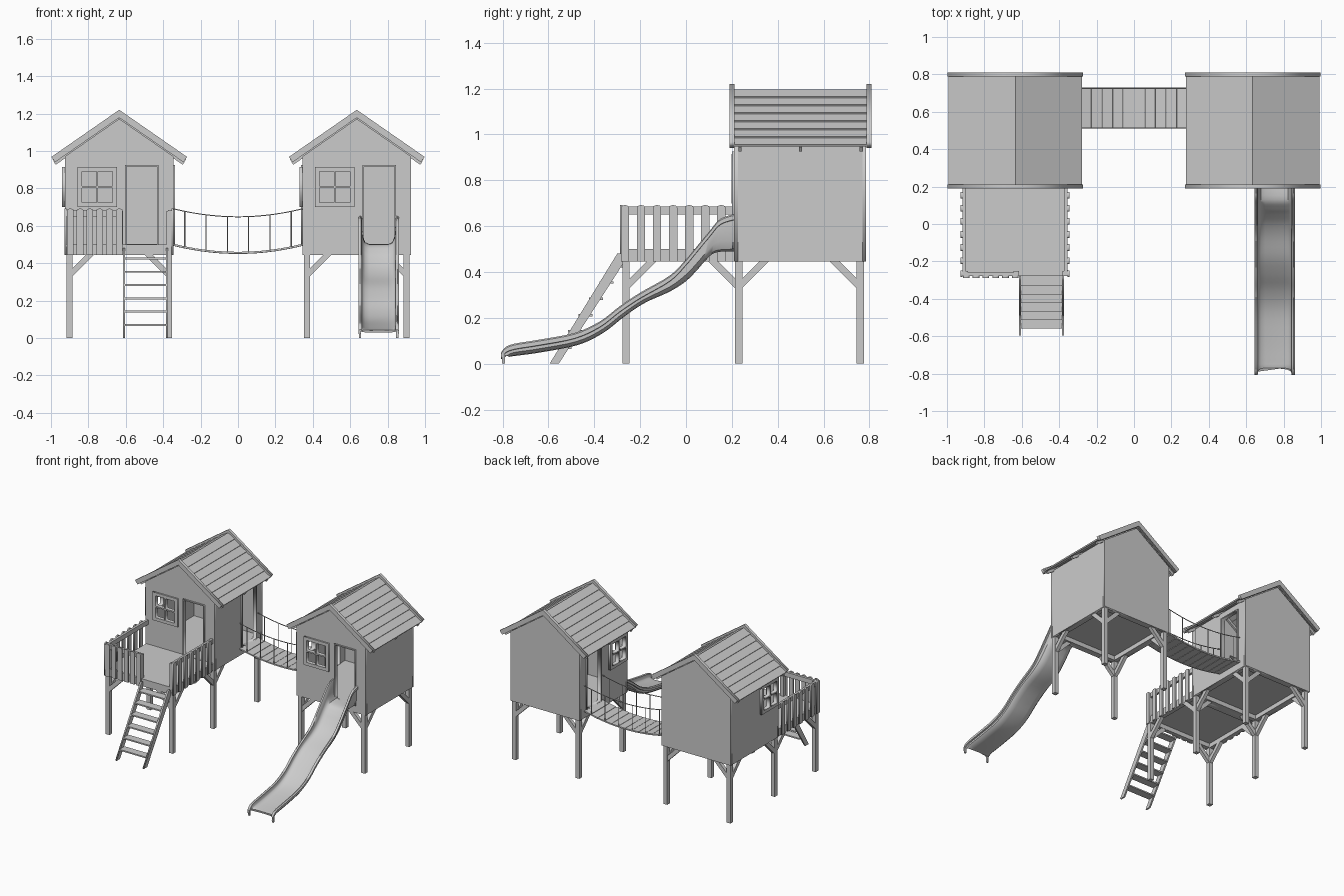
import bpy, math
from mathutils import Matrix, Vector

if "Cube" in bpy.data.objects:
    bpy.data.objects.remove(bpy.data.objects["Cube"])

C = 0.635            # house centre offset in x
ZF = 0.445           # underside of the platforms
SLOPE = 0.694        # roof pitch


def make(name, verts, faces):
    me = bpy.data.meshes.new(name)
    me.from_pydata(verts, [], faces)
    ob = bpy.data.objects.new(name, me)
    bpy.context.collection.objects.link(ob)
    return ob


def box(name, x0, x1, y0, y1, z0, z1, M=None):
    v = [Vector((x, y, z)) for x in (x0, x1) for y in (y0, y1) for z in (z0, z1)]
    if M:
        v = [M @ p for p in v]
    f = [(0, 1, 3, 2), (4, 6, 7, 5), (0, 4, 5, 1), (2, 3, 7, 6), (0, 2, 6, 4), (1, 5, 7, 3)]
    return make(name, v, f)


def beam(name, p, q, side_w, depth):
    p, q = Vector(p), Vector(q)
    d = q - p
    z = d.normalized()
    x = Vector((1, 0, 0)) if abs(d.x) < 1e-6 else Vector((0, 1, 0))
    y = z.cross(x)
    M = Matrix((x, y, z)).transposed().to_4x4()
    M.translation = p
    return box(name, -side_w / 2, side_w / 2, -depth / 2, depth / 2, 0, d.length, M)


def panel(name, loops, thick, pos, axis):
    """Flat outline with holes; axis 'y' = lies in xz, axis 'x' = lies in yz."""
    cu = bpy.data.curves.new(name, 'CURVE')
    cu.dimensions, cu.fill_mode, cu.extrude = '2D', 'BOTH', thick / 2
    for lp in loops:
        sp = cu.splines.new('POLY')
        sp.points.add(len(lp) - 1)
        for pt, (u, v) in zip(sp.points, lp):
            pt.co = (u, v, 0, 1)
        sp.use_cyclic_u = True
    tmp = bpy.data.objects.new(name, cu)
    me = bpy.data.meshes.new_from_object(tmp)
    bpy.data.objects.remove(tmp)
    if axis == 'y':
        M = Matrix(((1, 0, 0, 0), (0, 0, -1, pos), (0, 1, 0, 0), (0, 0, 0, 1)))
    else:
        M = Matrix(((0, 0, 1, pos), (1, 0, 0, 0), (0, 1, 0, 0), (0, 0, 0, 1)))
    me.transform(M)
    ob = bpy.data.objects.new(name, me)
    bpy.context.collection.objects.link(ob)
    return ob


def rect(u0, u1, v0, v1):
    return [(u0, v0), (u1, v0), (u1, v1), (u0, v1)]


def window(name, u0, u1, pos, axis):
    z0, z1, w, b = 0.70, 0.914, 0.024, 0.005
    um, zm = (u0 + u1) / 2, (z0 + z1) / 2
    panes = [rect(a, c, d, e)
             for a, c in ((u0 + w, um - b), (um + b, u1 - w))
             for d, e in ((z0 + w, zm - b), (zm + b, z1 - w))]
    panel(name, [rect(u0, u1, z0, z1)] + panes, 0.03, pos, axis)


def door_frame(name, u0, u1, pos, axis):
    t = 0.008
    panel(name, [rect(u0, u1, 0.5, 0.925), rect(u0 + t, u1 - t, 0.502, 0.925 - t)], 0.03, pos, axis)


def rope(name, pts, r=0.003):
    cu = bpy.data.curves.new(name, 'CURVE')
    cu.dimensions, cu.bevel_depth, cu.bevel_resolution = '3D', r, 1
    sp = cu.splines.new('POLY')
    sp.points.add(len(pts) - 1)
    for a, p in zip(sp.points, pts):
        a.co = (*p, 1)
    bpy.context.collection.objects.link(bpy.data.objects.new(name, cu))


def platform(name, x0, x1, y0, y1):
    box(name + "_floor", x0, x1, y0, y1, 0.478, 0.5)
    for y in (y0, y1 - 0.03):
        box(name + "_cross_beam", x0, x1, y, y + 0.03, ZF, 0.478)
    for x in (x0, x1 - 0.03):
        box(name + "_side_beam", x, x + 0.03, y0 + 0.03, y1 - 0.03, ZF, 0.478)


def post(x, y, sx, ydirs, xbrace=True):
    box("post", x - 0.016, x + 0.016, y - 0.016, y + 0.016, 0, 0.46)
    if xbrace:
        beam("brace", (x, y, 0.335), (x + 0.125 * sx, y, 0.46), 0.026, 0.03)
    for d in ydirs:
        beam("brace", (x, y, 0.335), (x, y + 0.125 * d, 0.46), 0.026, 0.03)


def house(c, left):
    # gable walls
    e, top = 0.29, 1.172
    gable = [(c - e, ZF), (c + e, ZF), (c + e, top - e * SLOPE), (c, top), (c - e, top - e * SLOPE)]
    d0, d1, w0, w1 = c + 0.03, c + 0.21, c - 0.222, c - 0.013
    panel("front_wall", [gable, rect(d0, d1, 0.5, 0.925), rect(w0 + .02, w1 - .02, .72, .894)], 0.016, 0.218, 'y')
    panel("back_wall", [gable], 0.016, 0.778, 'y')
    window("front_window", w0, w1, 0.213, 'y')
    door_frame("front_door_frame", d0, d1, 0.215, 'y')
    # side walls with window on the left and a doorway towards the bridge
    for s in (-1, 1):
        loops = [rect(0.226, 0.77, ZF, top - e * SLOPE)]
        if s < 0:
            loops.append(rect(0.25, 0.415, 0.72, 0.894))
            window("side_window", 0.23, 0.435, c - e - 0.002, 'x')
        if (s > 0) == left:
            loops.append(rect(0.53, 0.71, 0.5, 0.925))
            door_frame("bridge_door_frame", 0.53, 0.71, c + s * (e - 0.006), 'x')
        panel("side_wall", loops, 0.016, c + s * (e - 0.008), 'x')
    platform("house", c - 0.274, c + 0.274, 0.226, 0.77)
    for sx in (-1, 1):
        post(c + sx * 0.266, 0.23, -sx, (1, -1) if left else (1,))
        post(c + sx * 0.266, 0.76, -sx, (-1,))
    # roof: lapped boards, rafters and barge boards
    a = math.atan(SLOPE)
    for s in (-1, 1):
        for i in range(7):
            dx = (i + 0.5) * 0.0502
            M = Matrix.Translation((c + s * dx, 0, 1.194 - SLOPE * dx)) @ Matrix.Rotation(s * (a - 0.1), 4, 'Y')
            box("roof_board", -0.0325, 0.0325, 0.21, 0.79, -0.005, 0.005, M)
        for y in (0.235, 0.5, 0.765):
            beam("rafter", (c, y, 1.174), (c + s * 0.345, y, 1.174 - SLOPE * 0.345), 0.014, 0.02)
    ch = [(0, 1.22), (0.363, 0.968), (0.343, 0.94), (0, 1.178), (-0.343, 0.94), (-0.363, 0.968)]
    for y in (0.201, 0.799):
        panel("barge_board", [[(c + u, v) for u, v in ch]], 0.022, y, 'y')


house(-C, True)
house(C, False)

# front deck with its posts
platform("deck", -0.918, -0.355, -0.277, 0.21)
for x, s in ((-0.901, 1), (-0.369, -1)):
    post(x, -0.262, s, (1,))


# railings
def baluster(u, pos, axis):
    w = 0.018
    arch = [(u + w * math.cos(t), 0.682 + 0.01 * math.sin(t)) for t in (i * math.pi / 6 for i in range(7))]
    panel("baluster", [[(u - w, ZF), (u + w, ZF)] + arch], 0.011, pos, axis)


for x, s in ((-0.923, 1), (-0.35, -1)):
    for i in range(7):
        baluster(-0.266 + i * 0.07, x, 'x')
    cx = x + s * 0.014
    box("side_rail", cx - 0.009, cx + 0.009, -0.275, 0.21, 0.65, 0.685)
for i in range(6):
    baluster(-0.897 + i * 0.0525, -0.283, 'y')
box("front_rail", -0.92, -0.617, -0.278, -0.26, 0.65, 0.685)
for x in (-0.901, -0.63, -0.369):
    box("rail_post", x - 0.014, x + 0.014, -0.277, -0.25, 0.5, 0.68)

# ladder
for x in (-0.609, -0.38):
    panel("ladder_stringer", [[(-0.595, 0), (-0.555, 0), (-0.277, 0.432), (-0.277, 0.48), (-0.3, 0.48)]], 0.012, x, 'x')
for i in range(6):
    z = 0.07 + i * 0.071
    y = -0.575 + z * 0.643
    box("ladder_step", -0.604, -0.385, y - 0.03, y + 0.03, z - 0.005, z + 0.005)

# hanging bridge
L = 0.345


def deck_z(x):
    return 0.456 + 0.043 * (x / L) ** 2


for i in range(12):
    x = -L + (i + 0.5) * L / 6
    M = Matrix.Translation((x, 0, deck_z(x))) @ Matrix.Rotation(-math.atan(0.086 * x / L ** 2), 4, 'Y')
    box("bridge_plank", -0.0275, 0.0275, 0.51, 0.73, -0.005, 0.005, M)
xs = [-L + i * L / 10 for i in range(21)]
for y in (0.514, 0.726):
    rope("hand_rope", [(x, y, deck_z(x) + 0.192) for x in xs])
    rope("deck_rope", [(x, y, deck_z(x) - 0.004) for x in xs])
    for i in range(6):
        x = -0.285 + i * 0.114
        rope("hanger_rope", [(x, y, deck_z(x)), (x, y, deck_z(x) + 0.192)])

# slide: stations (rim y, rim z, bed y, bed z) swept with a trough section
ST = [(.22, .655, .22, .49), (.15, .632, .13, .485), (.1, .575, .085, .45), (.05, .515, .05, .41),
      (0, .455, 0, .36), (-.07, .385, -.07, .315), (-.2, .31, -.18, .265), (-.29, .25, -.27, .205),
      (-.375, .185, -.36, .135), (-.485, .135, -.47, .082), (-.64, .105, -.63, .05),
      (-.75, .087, -.73, .036), (-.79, .07, -.755, .033), (-.808, .045, -.77, .03)]
HALF = [(.05, 0, .012), (.072, .06, .012), (.084, .25, .009), (.088, .5, 0), (.09, .92, 0), (.094, 1, -.001),
        (.1, 1, 0), (.108, 1, -.006), (.108, 1, -.024), (.097, 1, -.026), (.096, .3, 0), (.08, .06, 0), (.05, 0, 0)]
SEC = [(0, 0, .012)] + HALF + [(0, 0, 0)] + [(-x, t, d) for x, t, d in reversed(HALF)]


def spline(p0, p1, p2, p3, t):
    return [0.5 * (2 * b + (c - a) * t + (2 * a - 5 * b + 4 * c - d) * t * t + (3 * b - a - 3 * c + d) * t ** 3)
            for a, b, c, d in zip(p0, p1, p2, p3)]


path = []
for i in range(len(ST) - 1):
    q = [ST[max(0, min(len(ST) - 1, i + k))] for k in (-1, 0, 1, 2)]
    path += [spline(*q, j / 4) for j in range(4)]
path.append(ST[-1])
n = len(SEC)
verts = [(0.752 + x, yb + t * (yt - yb), zb + t * (zt - zb) + d)
         for yt, zt, yb, zb in path for x, t, d in SEC]
faces = [(r * n + k, r * n + (k + 1) % n, (r + 1) * n + (k + 1) % n, (r + 1) * n + k)
         for r in range(len(path) - 1) for k in range(n)]
faces += [tuple(range(n))[::-1], tuple(range((len(path) - 1) * n, len(path) * n))]
slide = make("slide", verts, faces)
bpy.context.view_layer.objects.active = slide
slide.select_set(True)
bpy.ops.object.mode_set(mode='EDIT')
bpy.ops.mesh.select_all(action='SELECT')
bpy.ops.mesh.normals_make_consistent(inside=False)
bpy.ops.object.mode_set(mode='OBJECT')
bpy.ops.object.shade_smooth_by_angle(angle=math.radians(40))
for s in (-1, 1):
    box("slide_foot", 0.752 + s * 0.1 - 0.006, 0.752 + s * 0.1 + 0.006, -0.803, -0.79, 0, 0.05)
